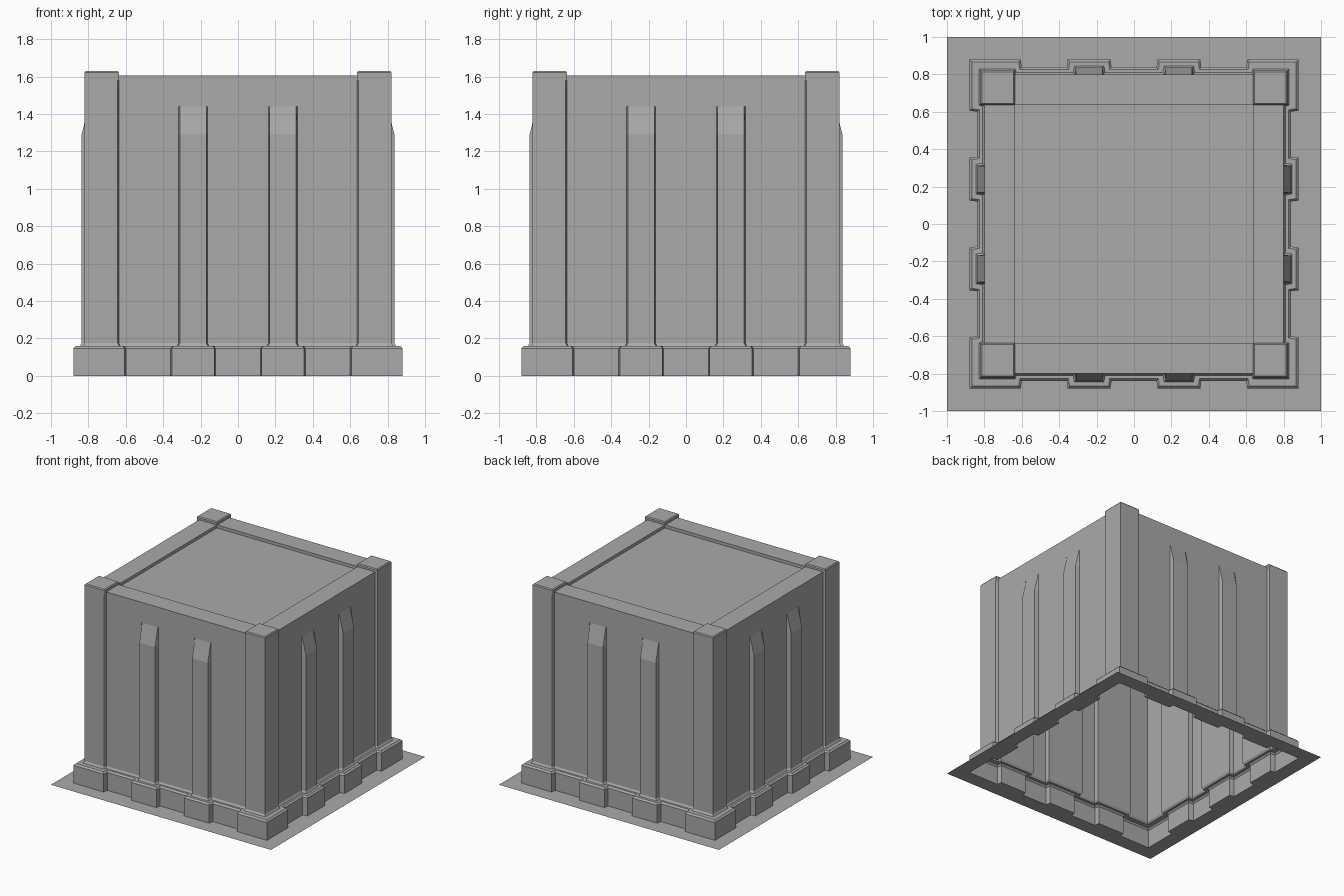
import bpy
import bmesh
from mathutils import Matrix, Vector

if "Cube" in bpy.data.objects:
    bpy.data.objects.remove(bpy.data.objects["Cube"], do_unlink=True)

grey = bpy.data.materials.new("mid grey")
grey.use_nodes = True
colour = (0.4, 0.4, 0.4, 1)
grey.diffuse_color = colour
grey.node_tree.nodes["Principled BSDF"].inputs["Base Color"].default_value = colour

JOG = 0.006  # slight slant on every step in the outline
TURNS = [Matrix.Rotation(k * 1.5707963, 3, "Z") for k in range(4)]


def around(points):
    """Repeat one side's points on all four sides."""
    return [t @ Vector(p) for t in TURNS for p in points]


def outline(z, wall, post, rib, post_u, rib_in, rib_out):
    """Square outline with corner posts and two ribs on each side."""
    half = [(rib_in, wall), (rib_in + JOG, rib), (rib_out - JOG, rib),
            (rib_out, wall), (post_u, wall), (post_u + JOG, post)]
    side = [(-post, post)] + [(-u, d) for u, d in reversed(half)] + half
    return around([(-u, -d, z) for u, d in reversed(side)][:-1] + [(post, -post, z)])


def flattened(ring, size, z, clip=False):
    """Project an outline onto a plain square, keeping the point count."""
    out = []
    for p in ring:
        x, y = p.x, p.y
        if abs(abs(x) - abs(y)) < 0.001:
            x, y = (size if x > 0 else -size), (size if y > 0 else -size)
        elif abs(x) > abs(y):
            x = size if x > 0 else -size
            y = max(-size, min(size, y)) if clip else y
        else:
            y = size if y > 0 else -size
            x = max(-size, min(size, x)) if clip else x
        out.append(Vector((x, y, z)))
    return out


def loft(name, rings, cap=False):
    bm = bmesh.new()
    rows = [[bm.verts.new(p) for p in ring] for ring in rings]
    n = len(rows[0])
    for a, b in zip(rows, rows[1:]):
        for i in range(n):
            j = (i + 1) % n
            bm.faces.new((a[i], a[j], b[j], b[i]))
    if cap:
        bm.faces.new(rows[-1])
    bmesh.ops.remove_doubles(bm, verts=bm.verts[:], dist=0.0005)
    mesh = bpy.data.meshes.new(name)
    bm.to_mesh(mesh)
    bm.free()
    mesh.materials.append(grey)
    obj = bpy.data.objects.new(name, mesh)
    bpy.context.collection.objects.link(obj)
    return obj


# Stepped plinth and the flat ground skirt around it
foot = outline(0, 0.84, 0.88, 0.88, 0.6, 0.12, 0.36)
shoulder = outline(0.147, 0.84, 0.88, 0.88, 0.6, 0.12, 0.36)
ledge = outline(0.16, 0.827, 0.867, 0.867, 0.61, 0.13, 0.35)
loft("ground_skirt", [flattened(foot, 1, 0), foot])

# Walls with ribs that taper away near the top
fillet = outline(0.16, 0.81, 0.83, 0.845, 0.63, 0.155, 0.325)
plan = (0.637, 0.163, 0.317)
base = outline(0.175, 0.8, 0.82, 0.836, *plan)
taper = outline(1.29, 0.8, 0.82, 0.836, *plan)
rib_end = outline(1.44, 0.8, 0.82, 0.8, *plan)
rim = outline(1.605, 0.8, 0.82, 0.8, *plan)
loft("plinth", [foot, shoulder, ledge, fillet])
loft("walls", [fillet, base, taper, rib_end, rim])

# Top rim and recessed lid panel
inner = flattened(rim, 0.64, 1.605, clip=True)
loft("top_rim", [rim, inner])
lid = [(-0.64, -0.64), (0.64, -0.64), (0.64, 0.64), (-0.64, 0.64)]
loft("lid_panel", [[Vector((x, y, z)) for x, y in lid] for z in (1.605, 1.58)], cap=True)


# Raised caps on the corner posts
def cap_ring(z, inset, turn):
    lo, hi = 0.637 + inset, 0.82 - inset
    return [turn @ Vector((x, y, z)) for x, y in ((lo, lo), (hi, lo), (hi, hi), (lo, hi))]


for turn, place in zip(TURNS, ("back_left", "back_right", "front_right", "front_left")):
    loft("post_cap_" + place,
         [cap_ring(1.58, 0, turn), cap_ring(1.622, 0, turn), cap_ring(1.63, 0.006, turn)], cap=True)
